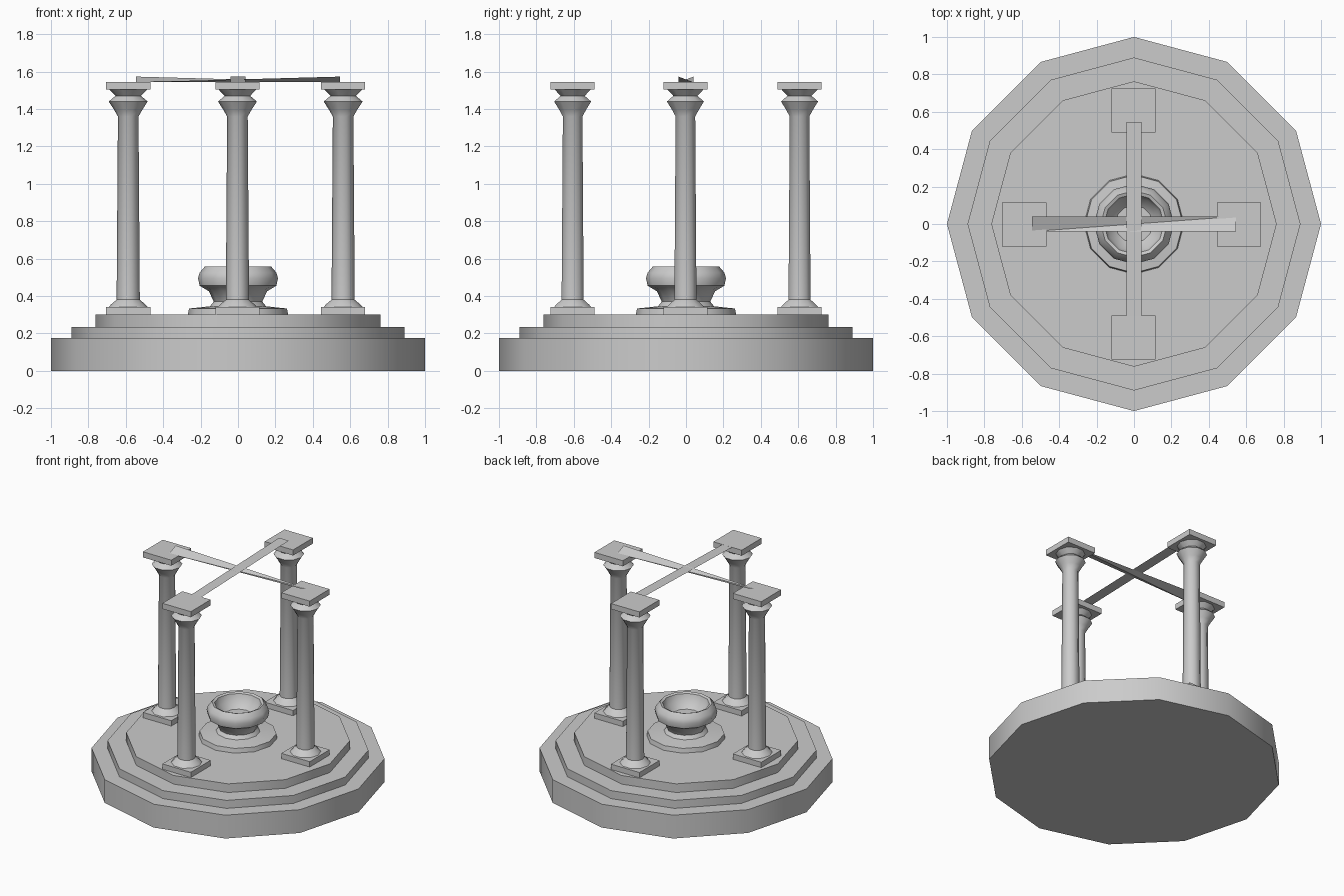
import bpy
from math import cos, sin, pi, radians

if "Cube" in bpy.data.objects:
    bpy.data.objects.remove(bpy.data.objects["Cube"])


def mesh_object(name, verts, faces, smooth=True):
    me = bpy.data.meshes.new(name)
    me.from_pydata(verts, [], faces)
    ob = bpy.data.objects.new(name, me)
    bpy.context.collection.objects.link(ob)
    bpy.ops.object.select_all(action='DESELECT')
    ob.select_set(True)
    bpy.context.view_layer.objects.active = ob
    if smooth:
        bpy.ops.object.shade_smooth_by_angle(angle=radians(40))
    return ob


def lathe(name, profile, sides, x=0, y=0):
    """Revolve (radius, z) points, listed bottom to top, and cap both ends."""
    verts = [(x + r * cos(2 * pi * i / sides), y + r * sin(2 * pi * i / sides), z)
             for r, z in profile for i in range(sides)]
    faces = [(k * sides + i, k * sides + (i + 1) % sides,
              (k + 1) * sides + (i + 1) % sides, (k + 1) * sides + i)
             for k in range(len(profile) - 1) for i in range(sides)]
    faces.append(tuple(range(sides))[::-1])
    faces.append(tuple(range((len(profile) - 1) * sides, len(profile) * sides)))
    return mesh_object(name, verts, faces)


def slab(name, x, y, half, z0, z1):
    bpy.ops.mesh.primitive_cube_add(size=1, location=(x, y, (z0 + z1) / 2))
    ob = bpy.context.object
    ob.name = name
    ob.scale = (2 * half, 2 * half, z1 - z0)


# Three stepped twelve-sided tiers
for name, r, z0, z1 in (("lower_step", 1.0, 0, 0.175),
                        ("middle_step", 0.89, 0.175, 0.235),
                        ("upper_step", 0.763, 0.235, 0.30)):
    lathe(name, [(r, z0), (r, z1)], 12)

# Basin on a flared foot, with hollow bowl
lathe("basin", [(0.268, 0.30), (0.262, 0.333), (0.15, 0.345), (0.13, 0.37),
                (0.155, 0.425), (0.205, 0.455), (0.214, 0.495), (0.205, 0.525),
                (0.178, 0.557), (0.16, 0.55), (0.145, 0.50), (0.10, 0.46)], 12)

# Four columns with plinth, flared capital and top slab
column_profile = [(0.105, 0.34), (0.092, 0.355), (0.062, 0.38), (0.055, 1.36),
                  (0.075, 1.395), (0.104, 1.44), (0.068, 1.47), (0.10, 1.503)]
for side, x, y in (("left", -0.587, -0.003), ("right", 0.562, -0.003),
                   ("front", -0.003, -0.606), ("back", -0.003, 0.607)):
    slab(side + "_plinth", x, y, 0.118, 0.30, 0.34)
    lathe(side + "_column", column_profile, 10, x, y)
    slab(side + "_capital_slab", x, y, 0.118, 1.503, 1.545)

# Thin crossing beams: one twisted, one sloping up to the back
lo, hi, w, e = 1.543, 1.573, 0.04, 0.545
mesh_object("twisted_beam", [(-e, -w, lo), (e, -w, hi), (e, w, lo), (-e, w, hi)],
            [(0, 1, 2), (0, 2, 3)], smooth=False)
mesh_object("sloping_beam", [(-w, -e, lo), (w, -e, lo), (w, e, hi), (-w, e, hi)],
            [(0, 1, 2, 3)], smooth=False)
